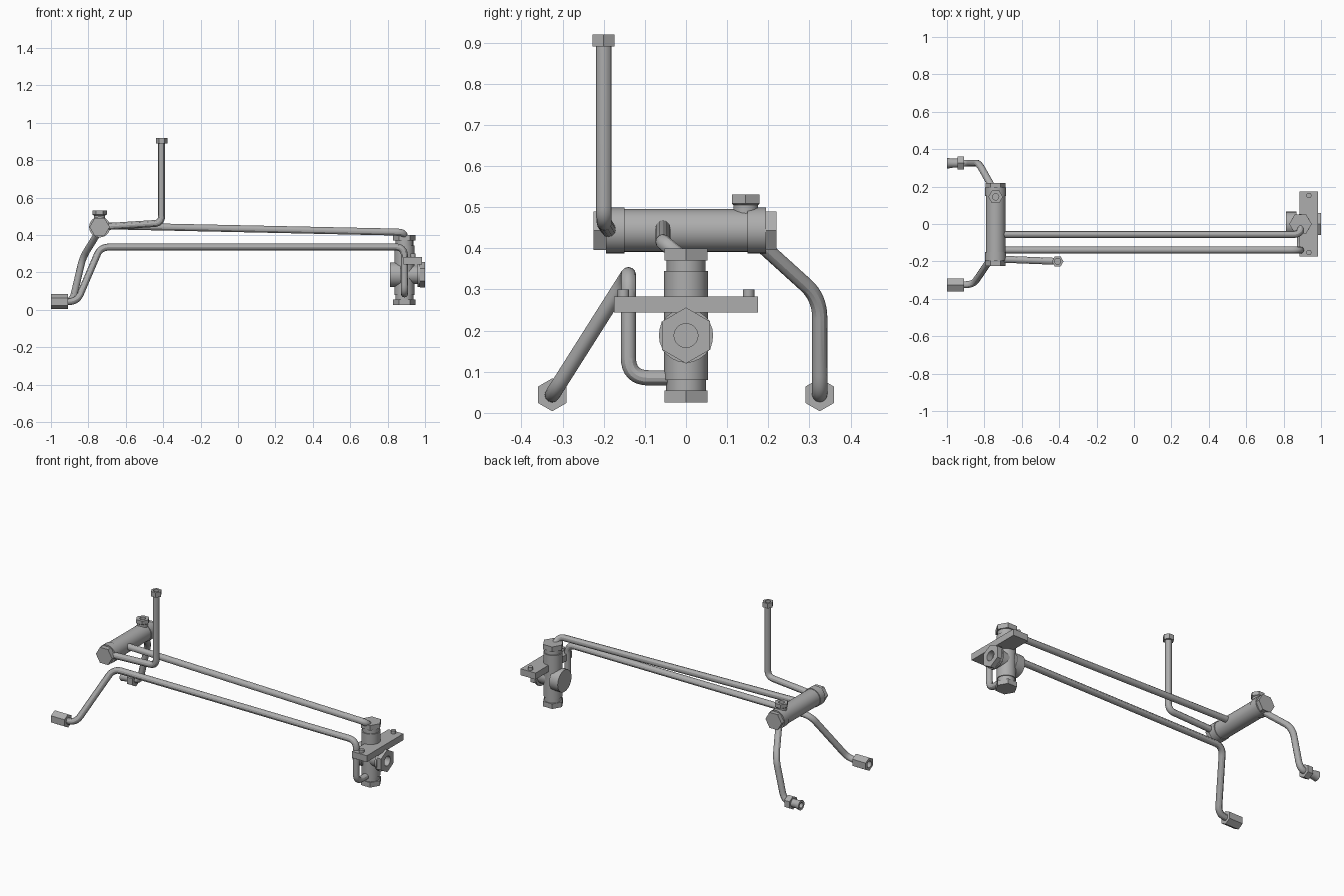
import bpy, bmesh, math
from mathutils import Vector

cube = bpy.data.objects.get("Cube")
if cube:
    bpy.data.objects.remove(cube)

steel = bpy.data.materials.new("grey steel")
steel.use_nodes = True
GREY = (0.42, 0.42, 0.42, 1)
steel.diffuse_color = GREY
steel.node_tree.nodes["Principled BSDF"].inputs["Base Color"].default_value = GREY

X, Y, Z = Vector((1, 0, 0)), Vector((0, 1, 0)), Vector((0, 0, 1))
SIDES = 24
PIPE_R = 0.0185


def finish(obj):
    bpy.ops.object.select_all(action="DESELECT")
    obj.select_set(True)
    bpy.context.view_layer.objects.active = obj
    bpy.ops.object.shade_smooth_by_angle(angle=math.radians(30))
    return obj


def new_mesh(name, bm):
    bmesh.ops.recalc_face_normals(bm, faces=bm.faces)
    mesh = bpy.data.meshes.new(name)
    bm.to_mesh(mesh)
    bm.free()
    mesh.materials.append(steel)
    obj = bpy.data.objects.new(name, mesh)
    bpy.context.collection.objects.link(obj)
    return finish(obj)


def turned(name, base, axis, sections):
    """Closed turned part; a section is (along, radius) or (along, corner radius, 'hex')."""
    u = Z if axis == X else X
    v = axis.cross(u)
    bm = bmesh.new()
    rings = []
    for along, radius, *shape in sections:
        ring = []
        for i in range(SIDES):
            a = math.tau * i / SIDES
            r = radius
            if shape:
                r *= math.cos(math.pi / 6) / math.cos(a % (math.pi / 3) - math.pi / 6)
            point = Vector(base) + axis * along + (u * math.cos(a) + v * math.sin(a)) * r
            ring.append(bm.verts.new(point))
        rings.append(ring)
    for low, high in zip(rings, rings[1:]):
        for i in range(SIDES):
            j = (i + 1) % SIDES
            bm.faces.new((low[i], low[j], high[j], high[i]))
    bm.faces.new(rings[0])
    bm.faces.new(rings[-1])
    return new_mesh(name, bm)


def box(name, centre, size, bevel=0):
    bm = bmesh.new()
    bmesh.ops.create_cube(bm, size=1)
    for vert in bm.verts:
        vert.co = Vector(centre) + Vector(a * b for a, b in zip(vert.co, size))
    return new_mesh(name, bm)


def pipe(name, corners, bend=0.05):
    """Round tube through the corners, each corner rounded off."""
    pts = [Vector(c) for c in corners]
    path = [pts[0]]
    for before, corner, after in zip(pts, pts[1:], pts[2:]):
        p = corner + (before - corner).normalized() * min(bend, (before - corner).length * 0.48)
        q = corner + (after - corner).normalized() * min(bend, (after - corner).length * 0.48)
        for k in range(9):
            t = k / 8
            path.append(p * (1 - t) ** 2 + corner * 2 * t * (1 - t) + q * t * t)
    path.append(pts[-1])
    curve = bpy.data.curves.new(name, "CURVE")
    curve.dimensions = "3D"
    curve.bevel_depth = PIPE_R
    curve.bevel_resolution = 4
    curve.use_fill_caps = True
    spline = curve.splines.new("POLY")
    spline.points.add(len(path) - 1)
    for point, co in zip(spline.points, path):
        point.co = (*co, 1)
    curve.materials.append(steel)
    obj = bpy.data.objects.new(name, curve)
    bpy.context.collection.objects.link(obj)
    bpy.ops.object.select_all(action="DESELECT")
    obj.select_set(True)
    bpy.context.view_layer.objects.active = obj
    bpy.ops.object.convert(target="MESH")
    return finish(bpy.context.view_layer.objects.active)


# Manifold: a barrel with collars and a hex plug at each end
MX, MZ = -0.74, 0.443
turned("manifold", (MX, 0, MZ), Y, [
    (-0.225, 0.054, "hex"), (-0.195, 0.054, "hex"), (-0.195, 0.056), (-0.15, 0.056),
    (-0.15, 0.052), (0.15, 0.052), (0.15, 0.056), (0.195, 0.056),
    (0.195, 0.054, "hex"), (0.22, 0.054, "hex")])
turned("manifold_port", (MX, 0.145, MZ), Z, [
    (0, 0.03), (0.062, 0.03), (0.066, 0.039, "hex"), (0.088, 0.039, "hex"),
    (0.088, 0.017), (0.06, 0.017)])

# Riser pipe with an open nut
pipe("riser_pipe", [(MX, -0.187, MZ), (-0.408, -0.2, 0.464), (-0.408, -0.2, 0.9)], 0.04)
turned("riser_nut", (-0.408, -0.2, 0.89), Z, [
    (0, 0.031, "hex"), (0.03, 0.031, "hex"), (0.03, 0.016), (0.012, 0.016)])

# Long pipes and the lower legs
VX = 0.89
pipe("upper_pipe", [(MX, -0.056, 0.45), (0.89, -0.056, 0.415), (VX, 0, 0.37)], 0.04)
pipe("lower_pipe", [
    (VX, 0, 0.085), (VX, -0.14, 0.085), (VX, -0.14, 0.336), (-0.735, -0.14, 0.336),
    (-0.86, -0.325, 0.044), (-0.96, -0.325, 0.044)])
pipe("back_leg_pipe", [
    (MX, 0.165, 0.425), (-0.83, 0.325, 0.28), (-0.885, 0.325, 0.044), (-0.95, 0.325, 0.044)])

# Couplings on the two legs
turned("front_coupling", (-1, -0.325, 0.044), X, [
    (0.05, 0.02), (0, 0.02), (0, 0.04, "hex"), (0.09, 0.04, "hex")])
turned("back_coupling", (-1, 0.325, 0.044), X, [
    (0.05, 0.016), (0, 0.016), (0, 0.029), (0.03, 0.024), (0.055, 0.024),
    (0.055, 0.04, "hex"), (0.09, 0.04, "hex")])

# Valve body with hex caps above and below
turned("valve_body", (VX, 0, 0), Z, [
    (0.025, 0.06, "hex"), (0.055, 0.06, "hex"), (0.055, 0.048), (0.08, 0.048),
    (0.08, 0.053), (0.345, 0.053), (0.345, 0.047), (0.37, 0.047),
    (0.37, 0.06, "hex"), (0.4, 0.06, "hex")])

# Cross port with an open hex end
turned("valve_cross_port", (0, 0, 0.188), X, [
    (0.813, 0.066), (0.87, 0.066), (0.87, 0.05), (0.96, 0.05), (0.96, 0.066),
    (0.972, 0.066), (0.972, 0.068, "hex"), (1, 0.068, "hex"), (1, 0.029), (0.965, 0.029)])

# Mounting flange with two bolts
box("mounting_flange", (0.935, 0, 0.263), (0.1, 0.35, 0.039))
for side, label in ((-1, "front"), (1, "back")):
    turned(label + "_bolt", (0.935, side * 0.152, 0.27), Z, [(0, 0.014), (0.03, 0.014)])
